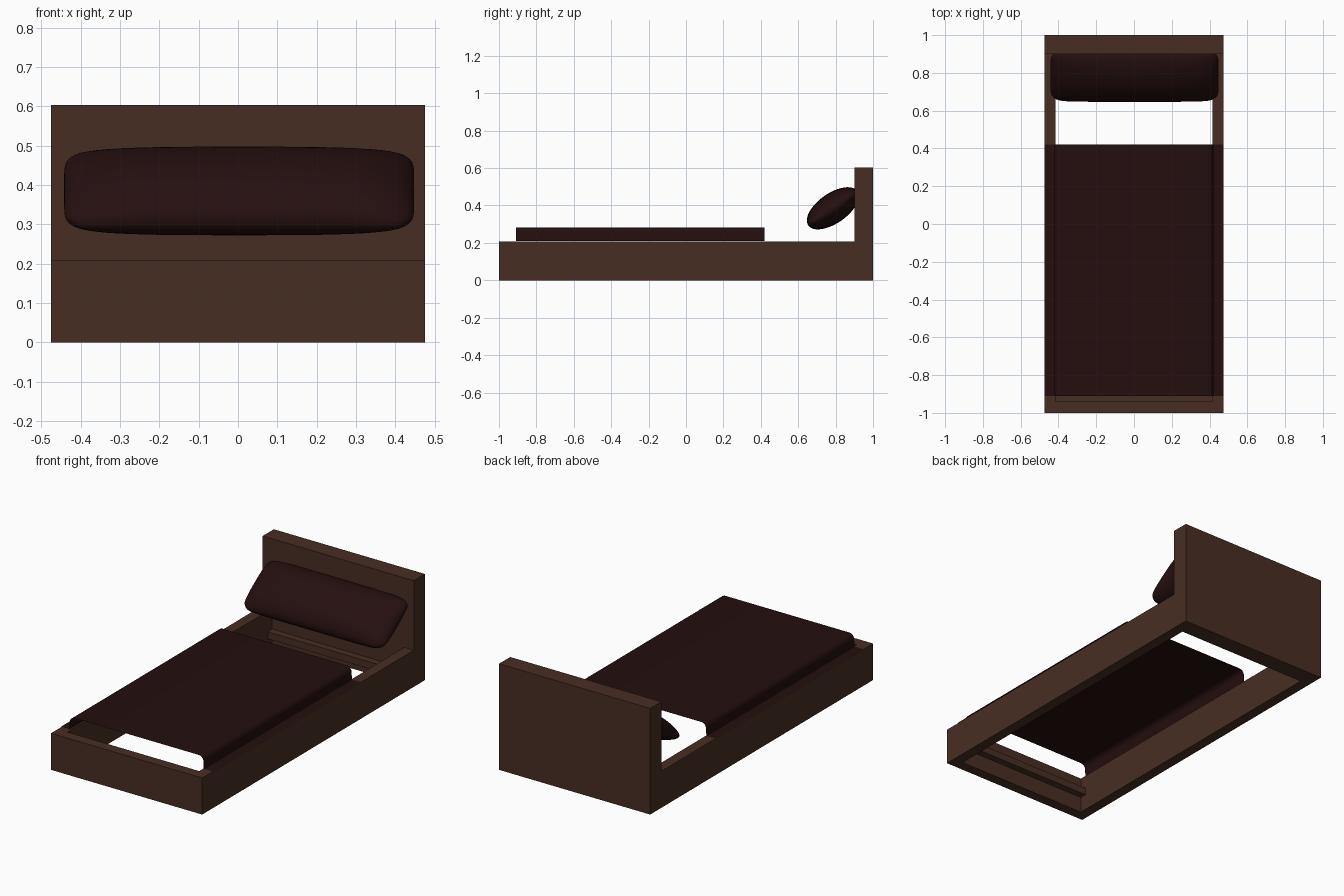
import bpy, bmesh, math

if "Cube" in bpy.data.objects:
    bpy.data.objects.remove(bpy.data.objects["Cube"])


def material(name, rgb):
    m = bpy.data.materials.new(name)
    m.diffuse_color = (*rgb, 1)
    m.use_nodes = True
    m.node_tree.nodes["Principled BSDF"].inputs["Base Color"].default_value = m.diffuse_color
    return m


WOOD = material("brown wood", (0.064, 0.027, 0.017))
CLOTH = material("dark red cloth", (0.018, 0.0045, 0.0045))


def finish(name, bm, mat, smooth=False):
    me = bpy.data.meshes.new(name)
    bm.to_mesh(me)
    bm.free()
    ob = bpy.data.objects.new(name, me)
    bpy.context.collection.objects.link(ob)
    me.materials.append(mat)
    if smooth:
        bpy.ops.object.select_all(action='DESELECT')
        ob.select_set(True)
        bpy.context.view_layer.objects.active = ob
        bpy.ops.object.shade_smooth_by_angle(angle=math.radians(40))
    return ob


def box(name, x0, x1, y0, y1, z0, z1):
    bm = bmesh.new()
    bmesh.ops.create_cube(bm, size=1)
    for v in bm.verts:
        v.co = ((x0 + x1) / 2 + v.co.x * (x1 - x0),
                (y0 + y1) / 2 + v.co.y * (y1 - y0),
                (z0 + z1) / 2 + v.co.z * (z1 - z0))
    return finish(name, bm, WOOD)


# Wooden frame
W, IN, RAIL = 0.475, 0.415, 0.208
box("headboard", -W, W, 0.9, 1, 0, 0.603)
box("footboard", -W, W, -1, -0.94, 0, RAIL)
for side, a, b in (("left", -W, -IN), ("right", IN, W)):
    box(side + "_rail", a, b, -0.94, 0.9, 0, RAIL)
# Support ledges at both ends
box("foot_ledge", -IN, IN, -0.94, -0.9, 0.09, 0.13)
box("head_ledge", -IN, IN, 0.86, 0.9, 0.05, 0.09)

# Blanket: open sheet with rounded shoulders and flaps resting on the rails
R, TOP, FLAP = 0.03, 0.282, 0.211
half = [(W, FLAP), (0.422, FLAP)]
for i in range(7):
    a = math.radians(15 * i)
    half.append((0.42 - R + R * math.cos(a), TOP - R + R * math.sin(a)))
profile = half + [(-x, z) for x, z in reversed(half)]
bm = bmesh.new()
rows = [[bm.verts.new((x, y, z)) for x, z in profile] for y in (-0.91, 0.42)]
for i in range(len(profile) - 1):
    bm.faces.new((rows[0][i], rows[1][i], rows[1][i + 1], rows[0][i + 1]))
bmesh.ops.recalc_face_normals(bm, faces=bm.faces)
if sum(f.normal.z * f.calc_area() for f in bm.faces) < 0:
    bmesh.ops.reverse_faces(bm, faces=bm.faces)
finish("blanket", bm, CLOTH, True)

# Pillow: two domed grids meeting at a seam, leaning on the headboard
NU, NV = 40, 24
HX, HV, HT = 0.445, 0.16, 0.08
tilt = math.radians(35)
bm = bmesh.new()
for s in (1, -1):
    grid = []
    for i in range(NU + 1):
        u = -math.cos(math.pi * i / NU)
        row = []
        for j in range(NV + 1):
            v = -math.cos(math.pi * j / NV)
            # rounded corners, slightly pinched edges
            x = HX * u * (1 - 0.035 * abs(v) ** 6 * abs(u) ** 6)
            c = HV * v * (1 - 0.16 * abs(u) ** 20 * abs(v) ** 4)
            t = s * HT * max(0, 1 - abs(u) ** 5) ** 0.5 * max(0, 1 - v * v) ** 0.5
            t *= 1 - 0.1 * u * u
            row.append(bm.verts.new((
                x + 0.003,
                0.785 + c * math.cos(tilt) - t * math.sin(tilt),
                0.385 + c * math.sin(tilt) + t * math.cos(tilt))))
        grid.append(row)
    for i in range(NU):
        for j in range(NV):
            q = (grid[i][j], grid[i + 1][j], grid[i + 1][j + 1], grid[i][j + 1])
            bm.faces.new(q if s > 0 else q[::-1])
bmesh.ops.remove_doubles(bm, verts=bm.verts, dist=0.00005)
bmesh.ops.recalc_face_normals(bm, faces=bm.faces)
finish("pillow", bm, CLOTH, True)
